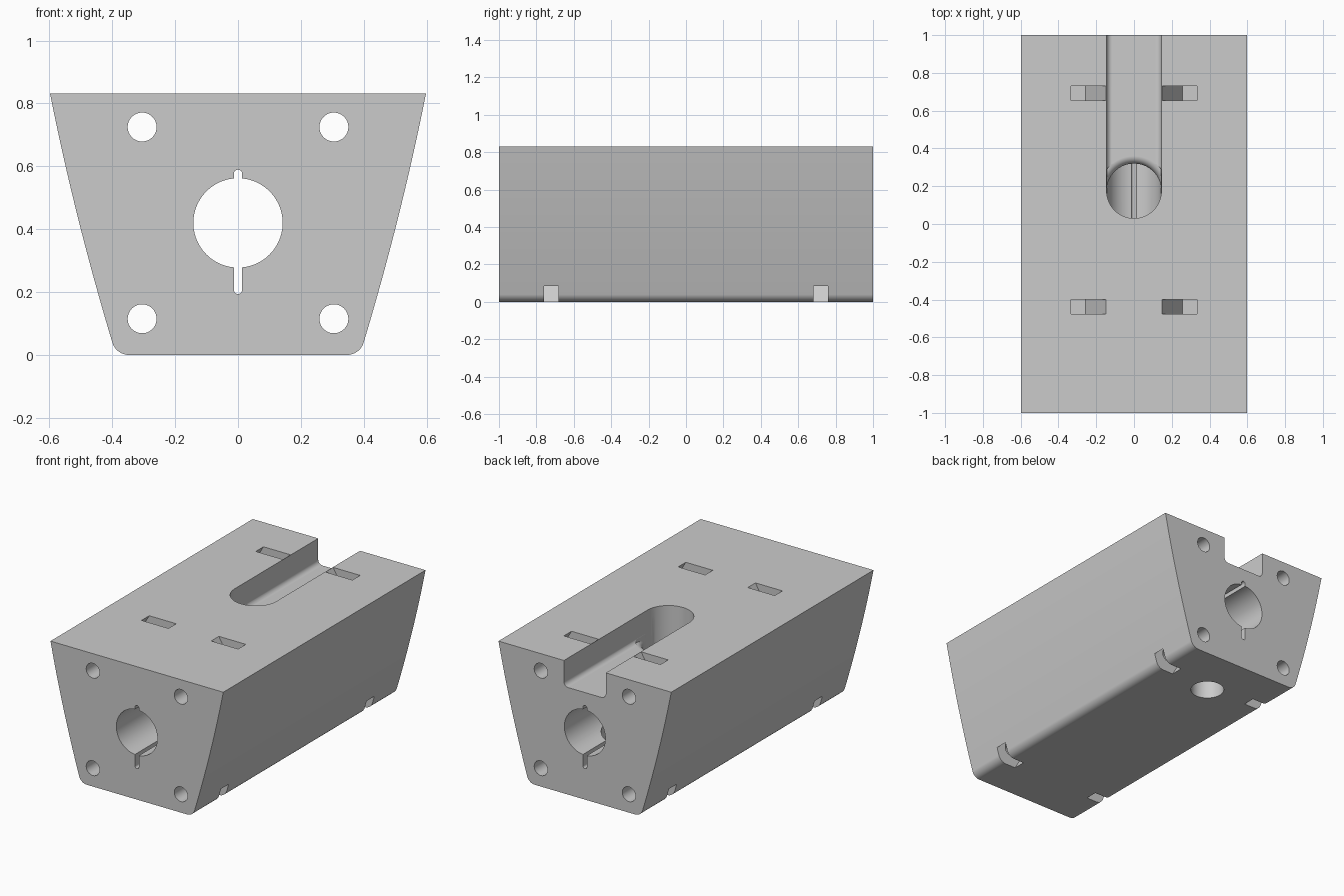
import bpy, bmesh
from math import sin, cos, pi, radians

if "Cube" in bpy.data.objects:
    bpy.data.objects.remove(bpy.data.objects["Cube"])

grey = bpy.data.materials.new("plain grey")
grey.use_nodes = True
colour = (0.6, 0.6, 0.6, 1)
grey.diffuse_color = colour
grey.node_tree.nodes["Principled BSDF"].inputs["Base Color"].default_value = colour


def loft(name, rings):
    """Closed solid through matching rings of 3D points."""
    bm = bmesh.new()
    loops = [[bm.verts.new(p) for p in ring] for ring in rings]
    n = len(loops[0])
    for a, b in zip(loops, loops[1:]):
        for i in range(n):
            j = (i + 1) % n
            bm.faces.new((a[i], a[j], b[j], b[i]))
    bm.faces.new(loops[0])
    bm.faces.new(loops[-1])
    bmesh.ops.recalc_face_normals(bm, faces=bm.faces)
    mesh = bpy.data.meshes.new(name)
    bm.to_mesh(mesh)
    bm.free()
    mesh.materials.append(grey)
    obj = bpy.data.objects.new(name, mesh)
    bpy.context.collection.objects.link(obj)
    return obj


def along_y(name, pts, lo, hi):
    return loft(name, [[(x, y, z) for x, z in pts] for y in (lo, hi)])


def along_z(name, pts, lo, hi):
    return loft(name, [[(x, y, z) for x, y in pts] for z in (lo, hi)])


def arc(cx, cy, r, start, end, n):
    return [(cx + r * cos(radians(start + (end - start) * i / n)),
             cy + r * sin(radians(start + (end - start) * i / n))) for i in range(n + 1)]


def circle(cx, cy, r, n=64):
    return arc(cx, cy, r, 0, 360, n)[:-1]


def mirrored(half):
    return half + [(-x, z) for x, z in reversed(half)]


# Body: bowed sides, rounded lower corners
TOP = 0.832
fillet = arc(0.347, 0.055, 0.055, -90, -16, 8)
x0, z0 = fillet[-1]
side = []
for i in range(1, 17):
    h = (TOP - z0) * i / 16
    side.append((x0 + 0.301 * h - 0.064 * h * h, z0 + h))
body = along_y("body", mirrored(fillet + side), -1, 1)

cutters = []

# Central bore with a keyway above and below
cutters.append(along_y("bore", circle(0, 0.42, 0.142, 96), -1.1, 1.1))
key = arc(0, 0.576, 0.0135, 0, 180, 8) + arc(0, 0.207, 0.0135, 180, 360, 8)
cutters.append(along_y("keyway", key, -1.1, 1.1))

# Open slot in the top, with rounded floor corners and a round shaft into the bore
HALF, FLOOR, SHAFT = 0.145, 0.67, 0.175
slot = arc(HALF - 0.03, FLOOR + 0.03, 0.03, -90, 0, 6) + [(HALF, 0.95)]
cutters.append(along_y("slot", mirrored(slot), SHAFT, 1.1))
cutters.append(along_z("shaft", circle(0, SHAFT, HALF), 0.42, 0.95))

# Rounded lip where the slot floor turns down into the shaft
lip_r, lim = 0.04, HALF - 0.001
profile = [(HALF + lip_r * (1 - cos(t)), FLOOR - lip_r + lip_r * sin(t))
           for t in (pi / 2 * i / 6 for i in range(7))]
profile.append((profile[-1][0], FLOOR + 0.02))
cutters.append(loft("lip", [
    [(max(-lim, min(lim, x)), y, z) for x, y in arc(0, SHAFT, r, 0, 180, 48)]
    for r, z in profile]))

# Hole from the underside into the bore
cutters.append(along_z("drain", circle(0, 0.67, 0.097), -0.1, 0.42))


def nut_trap(cx, cz, angle, mirror):
    """Hexagonal pocket extended into a channel towards the given angle."""
    r = 0.081 / cos(pi / 6)
    d = (cos(radians(angle)) * 0.3, sin(radians(angle)) * 0.3)
    pts = []
    for turn in (60, 120, 180, 240, 300):
        a = radians(angle + turn)
        push = 1 if turn in (60, 300) else 0
        pts.append((mirror * (cx + r * cos(a) + push * d[0]),
                    cz + r * sin(a) + push * d[1]))
    return pts


# Four long bolt holes, each with two nut traps
for s in (-1, 1):
    for z, angle, places in ((0.725, 120, (0.692, -0.438)), (0.115, 300, (0.72, -0.72))):
        cutters.append(along_y("bolt_hole", circle(s * 0.305, z, 0.046, 48), -1.1, 1.1))
        for y in places:
            cutters.append(along_y("nut_trap", nut_trap(0.303, z, angle, s),
                                   y - 0.038, y + 0.038))

# Cut everything and keep only the finished body
for c in cutters:
    c.hide_render = True
    mod = body.modifiers.new(c.name, 'BOOLEAN')
    mod.operation, mod.solver, mod.object = 'DIFFERENCE', 'EXACT', c
bpy.context.view_layer.update()
graph = bpy.context.evaluated_depsgraph_get()
body.data = bpy.data.meshes.new_from_object(body.evaluated_get(graph))
body.modifiers.clear()
for c in cutters:
    bpy.data.objects.remove(c)

bpy.ops.object.select_all(action='DESELECT')
body.select_set(True)
bpy.context.view_layer.objects.active = body
bpy.ops.object.shade_smooth_by_angle(angle=radians(25))
weighted = body.modifiers.new("weighted normals", 'WEIGHTED_NORMAL')
weighted.keep_sharp = True
